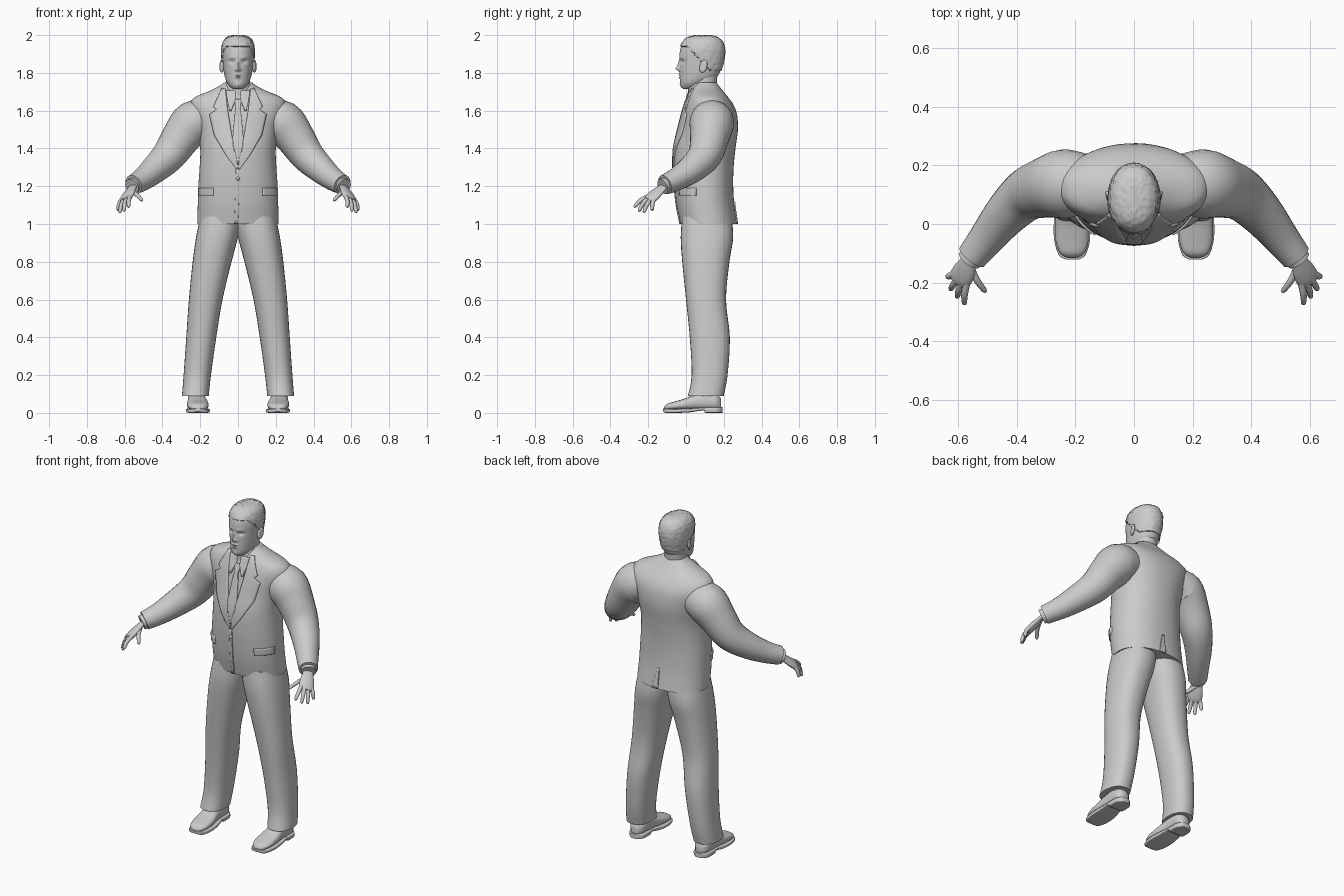
import bpy, bmesh, math, random
from mathutils import Vector
from mathutils.bvhtree import BVHTree

if "Cube" in bpy.data.objects:
    bpy.data.objects.remove(bpy.data.objects["Cube"])

random.seed(4)
grey = bpy.data.materials.new("plain grey")
grey.diffuse_color = (0.6, 0.6, 0.6, 1)
grey.use_nodes = True
grey.node_tree.nodes["Principled BSDF"].inputs["Base Color"].default_value = grey.diffuse_color


def finish(name, bm, mirror=False, angle=50):
    bmesh.ops.recalc_face_normals(bm, faces=bm.faces)
    me = bpy.data.meshes.new(name)
    bm.to_mesh(me)
    bm.free()
    me.materials.append(grey)
    me.polygons.foreach_set("use_smooth", [True] * len(me.polygons))
    me.set_sharp_from_angle(angle=math.radians(angle))
    ob = bpy.data.objects.new(name, me)
    bpy.context.collection.objects.link(ob)
    if mirror:
        ob.modifiers.new("mirror", 'MIRROR').use_mirror_merge = False
    return ob


def spline(rows, k):
    """Catmull-Rom through rows of numbers, k steps per span."""
    out = []
    for i in range(len(rows) - 1):
        a, b, c, d = (rows[max(i - 1, 0)], rows[i], rows[i + 1],
                      rows[min(i + 2, len(rows) - 1)])
        for s in range(k):
            t = s / k
            out.append([0.5 * (2 * q + (r - p) * t + (2 * p - 5 * q + 4 * r - w) * t * t
                               + (3 * q - p - 3 * r + w) * t ** 3)
                        for p, q, r, w in zip(a, b, c, d)])
    return out + [list(rows[-1])]


def skin(rings):
    bm = bmesh.new()
    vs = [[bm.verts.new(p) for p in r] for r in rings]
    n = len(vs[0])
    for a, b in zip(vs, vs[1:]):
        for i in range(n):
            bm.faces.new((a[i], a[(i + 1) % n], b[(i + 1) % n], b[i]))
    bm.faces.new(vs[0])
    bm.faces.new(vs[-1])
    return bm


def oval(n, p):
    for i in range(n):
        c, s = math.cos(2 * math.pi * i / n), math.sin(2 * math.pi * i / n)
        yield math.copysign(abs(c) ** (2 / p), c), math.copysign(abs(s) ** (2 / p), s)


def loft(rows, n=32, k=4, p=2.0, along='z'):
    """Rows are (position, x0, x1, low, high) along z or y."""
    rings = []
    for t, x0, x1, a, b in spline(rows, k):
        pts = [((x0 + x1) / 2 + u * (x1 - x0) / 2, (a + b) / 2 + v * (b - a) / 2)
               for u, v in oval(n, p)]
        rings.append([(x, w, t) if along == 'z' else (x, t, w) for x, w in pts])
    return skin(rings)


def tube(rows, n=24, k=4, side=(0, 0, 1), flat=1.0):
    """Rows are (x, y, z, radius); flat squashes across the side axis."""
    rows = spline(rows, k)
    pts = [Vector(r[:3]) for r in rows]
    rings = []
    for i, r in enumerate(rows):
        t = (pts[min(i + 1, len(pts) - 1)] - pts[max(i - 1, 0)]).normalized()
        v = t.cross(Vector(side)).normalized()
        u = v.cross(t)
        rings.append([pts[i] + u * a * r[3] + v * b * r[3] * flat for a, b in oval(n, 2)])
    return skin(rings)


# jacket body
body = loft([(1.0, -.215, .215, -.03, .27), (1.1, -.213, .213, -.05, .256),
             (1.2, -.21, .21, -.06, .25), (1.3, -.203, .203, -.065, .252),
             (1.4, -.2, .2, -.062, .262), (1.5, -.215, .215, -.04, .275),
             (1.58, -.245, .245, -.02, .27), (1.63, -.255, .255, -.005, .252),
             (1.67, -.23, .23, .01, .224), (1.705, -.15, .15, .022, .195),
             (1.735, -.092, .092, .04, .172), (1.75, -.075, .075, .05, .16)],
            n=64, p=2.2)
bvh = BVHTree.FromBMesh(body)
finish("jacket_body", body)


def patch(name, rows, thick=.008, mirror=False, back=False, cols=8, steps=6):
    """Plate wrapped on the jacket; rows are (z, x left, x right)."""
    bm = bmesh.new()
    grid = []
    for a, b in zip(rows, rows[1:]):
        for s in range(steps + (b is rows[-1])):
            z, l, r = (p + (q - p) * s / steps for p, q in zip(a, b))
            line = []
            for c in range(cols + 1):
                x = l + (r - l) * c / cols
                d = 1 if not back else -1
                hit = bvh.ray_cast(Vector((x, -d, z)), Vector((0, d, 0)))[0]
                if hit is None:
                    hit = bvh.find_nearest(Vector((x, -.05 * d, z)))[0]
                line.append(bm.verts.new((hit.x, hit.y - d * .002, hit.z)))
            grid.append(line)
    for p, q in zip(grid, grid[1:]):
        for i in range(cols):
            bm.faces.new((p[i], p[i + 1], q[i + 1], q[i]))
    ob = finish(name, bm, mirror)
    m = ob.modifiers.new("thickness", 'SOLIDIFY')
    m.thickness, m.offset = thick, 0


# jacket and shirt details
patch("lapel", [(1.715, .066, .085), (1.62, .056, .13), (1.605, .054, .112), (1.58, .05, .15),
                (1.47, .032, .125), (1.36, .01, .06), (1.29, 0, .008)], .012, True)
patch("shirt_collar", [(1.705, .012, .062), (1.66, .012, .058), (1.6, .035, .045)], .014, True)
patch("tie", [(1.66, -.02, .02), (1.61, -.012, .012), (1.59, -.016, .016),
              (1.44, -.03, .03), (1.32, -.008, .008)], .012)
patch("front_edge", [(1.29, -.012, .006), (1.15, -.014, .006), (1.0, -.02, .0)], .006)
patch("pocket_flap", [(1.19, .13, .206), (1.15, .13, .206)], .012, True)
patch("back_vent", [(1.12, 0, .012), (1.0, 0, .04)], .008, back=True)
bm = bmesh.new()
bmesh.ops.create_uvsphere(bm, u_segments=12, v_segments=6, radius=.01)
bmesh.ops.translate(bm, verts=bm.verts, vec=(0, -.066, 1.24))
finish("button", bm)

# sleeves and cuffs
finish("sleeve", tube([(.16, .14, 1.55, .10), (.235, .137, 1.535, .118), (.3, .125, 1.46, .104),
                       (.365, .1, 1.365, .09), (.435, .035, 1.295, .076),
                       (.5, -.045, 1.24, .062), (.553, -.112, 1.208, .053)],
                      side=(0, 1, 0)), True)
finish("shirt_cuff", tube([(.53, -.08, 1.22, .04), (.562, -.124, 1.198, .042)],
                          side=(0, 1, 0)), True)

# hands
finish("palm", tube([(.545, -.1, 1.213, .03), (.562, -.128, 1.19, .03), (.577, -.158, 1.163, .04),
                     (.592, -.185, 1.138, .042), (.598, -.2, 1.125, .034)],
                    side=(.68, .72, -.15), flat=.45), True)
fingers = {"index_finger": ((.57, -.205, 1.142), (.58, -.276, 1.09)),
           "middle_finger": ((.586, -.197, 1.134), (.605, -.252, 1.068)),
           "ring_finger": ((.601, -.184, 1.128), (.627, -.225, 1.06)),
           "little_finger": ((.614, -.168, 1.126), (.638, -.18, 1.072)),
           "thumb": ((.556, -.145, 1.17), (.507, -.234, 1.125))}
for name, (a, b) in fingers.items():
    a, b = Vector(a), Vector(b)
    a -= (b - a) * .25
    mid = a.lerp(b, .55) + Vector((.004, -.004, .006))
    finish(name, tube([(*a, .012), (*mid, .0115), (*a.lerp(b, .92), .009), (*b, .003)],
                      n=10, side=(0, 1, 0)), True)

# trousers
finish("trouser_leg", loft([(.09, .155, .297, .01, .2), (.2, .143, .288, .03, .22),
                            (.4, .115, .274, .02, .232), (.6, .082, .26, .0, .212),
                            (.8, .034, .24, -.02, .23), (.93, .0, .222, -.028, .25),
                            (1.04, -.02, .2, -.02, .24)], p=2.3), True)

# shoes
finish("ankle", loft([(.05, .175, .26, .05, .17), (.16, .18, .27, .05, .17)], n=20), True)
finish("shoe_upper", loft([(-.116, .195, .225, .015, .03), (-.1, .17, .252, .015, .048),
                           (-.06, .156, .267, .015, .06), (0, .157, .27, .015, .078),
                           (.05, .166, .266, .015, .1), (.11, .17, .265, .015, .108),
                           (.16, .174, .262, .015, .1), (.186, .195, .24, .015, .075)],
                          p=2.4, along='y'), True)
finish("shoe_sole", loft([(-.122, .19, .23, .008, .022), (-.105, .165, .257, 0, .022),
                          (-.05, .15, .273, 0, .022), (.02, .153, .273, .003, .024),
                          (.08, .165, .268, .012, .028), (.096, .166, .268, .012, .028),
                          (.104, .166, .268, 0, .03), (.165, .169, .266, 0, .03),
                          (.192, .195, .24, 0, .03)], p=6, along='y'), True)

# neck
finish("neck", loft([(1.6, -.07, .07, .03, .17), (1.7, -.064, .064, .02, .16),
                     (1.82, -.062, .062, .03, .17)]))
finish("collar_band", loft([(1.68, -.08, .08, .008, .175), (1.72, -.073, .073, .012, .168),
                            (1.745, -.07, .07, .022, .164)]))

# head, with the face shaped by smooth bumps (x, z, width, height, push forward)
HEAD = [(1.715, -.02, .02, -.012, .04), (1.722, -.036, .036, -.022, .065),
        (1.745, -.056, .056, -.03, .11), (1.78, -.07, .07, -.032, .165),
        (1.82, -.077, .077, -.032, .185), (1.86, -.081, .081, -.033, .196),
        (1.9, -.084, .084, -.034, .202), (1.94, -.082, .082, -.026, .2),
        (1.97, -.071, .071, -.008, .185), (1.987, -.052, .052, .018, .16),
        (1.994, -.025, .025, .05, .125)]
BUMPS = [(0, 1.822, .010, .012, .02), (0, 1.845, .008, .02, .011), (.012, 1.816, .007, .006, .008),
         (.033, 1.859, .015, .010, -.011), (.03, 1.882, .02, .007, .004),
         (0, 1.789, .02, .005, .007), (0, 1.775, .017, .005, .006),
         (0, 1.782, .022, .0025, -.004), (0, 1.735, .018, .012, .005)]


def face(x, z):
    return sum(h * math.exp(-((abs(x) - bx) / w) ** 2 - ((z - bz) / t) ** 2)
               for bx, bz, w, t, h in BUMPS)


bm = loft(HEAD, n=96, k=8, p=2.1)
for v in bm.verts:
    if v.co.y < .06:
        v.co.y -= face(v.co.x, v.co.z) * min(1, (.06 - v.co.y) / .05)
finish("head", bm)

# hair: a rough shell that sinks into the head below the hairline
bm = loft(HEAD, n=64, k=5, p=2.1)
bm.normal_update()
for v in bm.verts:
    line = 1.94 - .13 * min(1, max(0, (v.co.y - .0) / .12))
    v.co += v.normal * (random.uniform(.003, .0075) if v.co.z > line else -.012)
finish("hair", bm)

# ears
bm = bmesh.new()
bmesh.ops.create_uvsphere(bm, u_segments=20, v_segments=14, radius=1)
for v in bm.verts:
    x, y, z = v.co
    dent = .006 * math.exp(-(y * y + z * z) * 4) if x > 0 else 0
    v.co = (.087 + .011 * x - dent + .006 * y, .092 + .02 * y + .006 * z, 1.835 + .034 * z)
finish("ear", bm, True)
